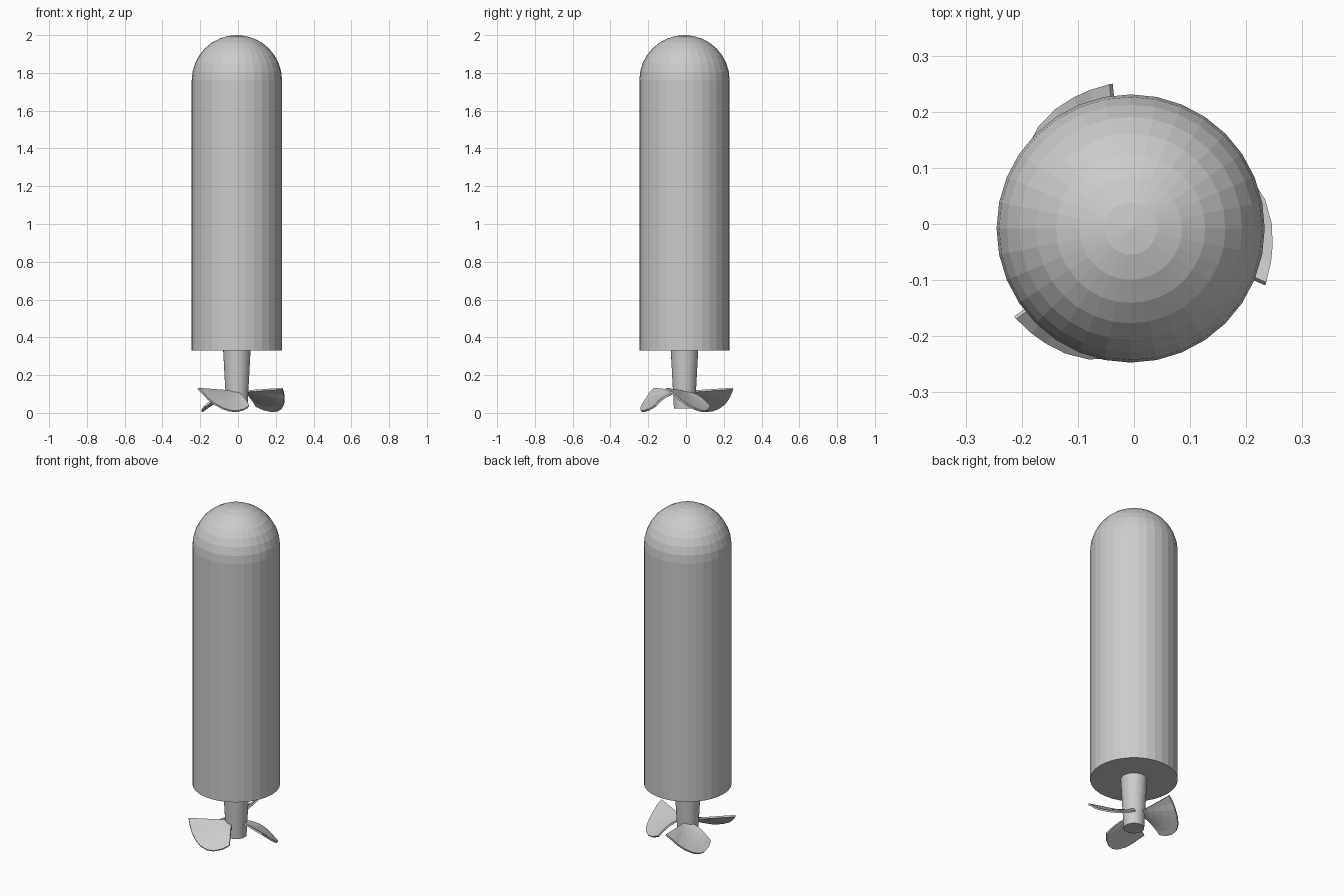
import bpy, bmesh, math
from mathutils import Vector

if "Cube" in bpy.data.objects:
    bpy.data.objects.remove(bpy.data.objects["Cube"])

CX, CY = -0.006, -0.008   # main axis
R = 0.239


def make_object(name, verts, faces):
    mesh = bpy.data.meshes.new(name)
    mesh.from_pydata(verts, [], faces)
    bm = bmesh.new()
    bm.from_mesh(mesh)
    bmesh.ops.remove_doubles(bm, verts=bm.verts, dist=1e-5)
    bmesh.ops.recalc_face_normals(bm, faces=bm.faces)
    bm.to_mesh(mesh)
    bm.free()
    ob = bpy.data.objects.new(name, mesh)
    ob.location = (CX, CY, 0)
    bpy.context.collection.objects.link(ob)
    return ob


def lathe(name, profile, n=32):
    # profile of (radius, z), first and last rings are capped
    verts = [(r * math.cos(2 * math.pi * k / n), r * math.sin(2 * math.pi * k / n), z)
             for r, z in profile for k in range(n)]
    faces = [(i * n + k, i * n + (k + 1) % n, (i + 1) * n + (k + 1) % n, (i + 1) * n + k)
             for i in range(len(profile) - 1) for k in range(n)]
    faces.append(tuple(reversed(range(n))))
    if profile[-1][0] > 1e-4:
        faces.append(tuple(range((len(profile) - 1) * n, len(profile) * n)))
    return make_object(name, verts, faces)


# Cylindrical body with hemispherical nose
dome = [(R * math.cos(math.radians(11.25 * i)), 1.761 + R * math.sin(math.radians(11.25 * i)))
        for i in range(8)]
lathe("body", [(R, 0.33)] + dome + [(0, 2.0)])

# Tapered drive shaft
lathe("shaft", [(0.056, 0.024), (0.073, 0.34)])

# Propeller blade outer edge: (angle from leading corner, radius, z)
outer = [(0, 0.26, 0.129), (8, 0.257, 0.103), (15, 0.254, 0.075), (24, 0.25, 0.047),
         (34, 0.243, 0.024), (43, 0.232, 0.011), (52, 0.215, 0.008),
         (64, 0.190, 0.018), (75, 0.168, 0.036)]
STEPS = 5


def blade(name, lead):
    verts, faces = [], []
    last = len(outer) - 1
    for i, (a, r, z) in enumerate(outer):
        t = i / last
        tip_angle = math.radians(lead + a)
        tip = Vector((r * math.cos(tip_angle), r * math.sin(tip_angle), z))
        root_angle = math.radians(lead + 7 + 50 * t)
        root = Vector((0.05 * math.cos(root_angle), 0.05 * math.sin(root_angle), 0.115 - 0.008 * t))
        for j in range(STEPS + 1):
            s = j / STEPS
            p = root.lerp(tip, s)
            p.z += 0.03 * s * (1 - s) * (2 * t - 0.4 if t > 0.2 else 0)
            verts.append(p)
    w = STEPS + 1
    for i in range(last):
        for j in range(STEPS):
            faces.append((i * w + j, i * w + j + 1, (i + 1) * w + j + 1, (i + 1) * w + j))
    ob = make_object(name, verts, faces)
    mod = ob.modifiers.new("thickness", 'SOLIDIFY')
    mod.thickness = 0.01
    mod.offset = 0


# Three blades around the shaft
for k in range(3):
    blade(f"propeller_blade_{k + 1}", 97.7 + 120 * k)
